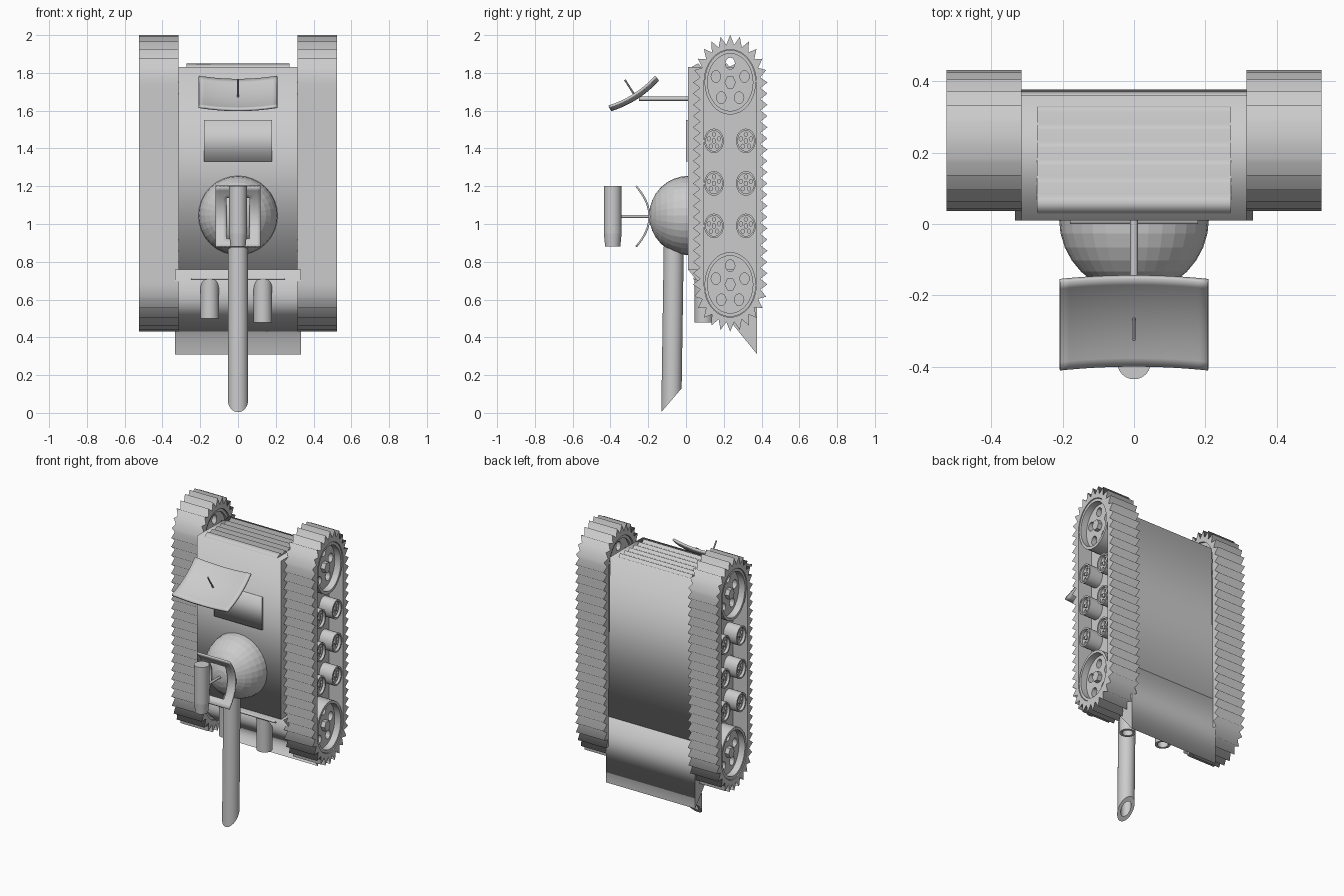
import bpy, bmesh
from math import pi, sin, cos, radians
from mathutils import Matrix, Vector

cube = bpy.data.objects.get("Cube")
if cube:
    bpy.data.objects.remove(cube)

grey = bpy.data.materials.new("plain grey")
grey.use_nodes = True
grey.diffuse_color = (0.6, 0.6, 0.6, 1)
grey.node_tree.nodes["Principled BSDF"].inputs["Base Color"].default_value = (0.6, 0.6, 0.6, 1)

# Sideways extrusion: outline in (y, z), depth along x
SIDE = Matrix(((0, 0, 1, 0), (1, 0, 0, 0), (0, 1, 0, 0), (0, 0, 0, 1)))


def add(name, bm, smooth=True):
    me = bpy.data.meshes.new(name)
    bm.to_mesh(me)
    bm.free()
    me.materials.clear()
    me.materials.append(grey)
    if smooth:
        me.shade_smooth()
        me.set_sharp_from_angle(angle=radians(32))
    ob = bpy.data.objects.new(name, me)
    bpy.context.collection.objects.link(ob)
    return ob


def ellipse(u, v, ru, rv, n=32):
    return [(u + ru * cos(2 * pi * i / n), v + rv * sin(2 * pi * i / n)) for i in range(n)]


def extrude(loops, low, high, frame=SIDE):
    """Solid from closed outlines; nested outlines become holes."""
    cu = bpy.data.curves.new("outline", 'CURVE')
    cu.dimensions = '2D'
    cu.fill_mode = 'BOTH'
    cu.extrude = (high - low) / 2
    for loop in loops:
        sp = cu.splines.new('POLY')
        sp.points.add(len(loop) - 1)
        for p, (u, v) in zip(sp.points, loop):
            p.co = (u, v, 0, 1)
        sp.use_cyclic_u = True
    ob = bpy.data.objects.new("outline", cu)
    bpy.context.collection.objects.link(ob)
    bpy.context.view_layer.update()
    me = bpy.data.meshes.new_from_object(ob.evaluated_get(bpy.context.evaluated_depsgraph_get()))
    bm = bmesh.new()
    bm.from_mesh(me)
    bpy.data.objects.remove(ob)
    bpy.data.meshes.remove(me)
    bmesh.ops.remove_doubles(bm, verts=bm.verts, dist=0.0001)
    bmesh.ops.recalc_face_normals(bm, faces=bm.faces)
    bm.transform(frame @ Matrix.Translation((0, 0, (low + high) / 2)))
    return bm


def rod(name, a, b, r1, r2=None, n=24):
    a, b = Vector(a), Vector(b)
    bm = bmesh.new()
    turn = (b - a).to_track_quat('Z', 'Y').to_matrix().to_4x4()
    bmesh.ops.create_cone(bm, cap_ends=True, segments=n, radius1=r1,
                          radius2=r1 if r2 is None else r2, depth=(b - a).length,
                          matrix=Matrix.Translation((a + b) / 2) @ turn)
    return add(name, bm)


def sheet(name, nu, nv, shape, thick, keep=lambda u, v: True):
    """Curved panel over u, v in -1..1."""
    bm = bmesh.new()
    grid = [[bm.verts.new(shape(2 * i / nu - 1, 2 * j / nv - 1)) for j in range(nv + 1)]
            for i in range(nu + 1)]
    for i in range(nu):
        for j in range(nv):
            if keep((2 * i + 1) / nu - 1, (2 * j + 1) / nv - 1):
                bm.faces.new((grid[i][j], grid[i + 1][j], grid[i + 1][j + 1], grid[i][j + 1]))
    ob = add(name, bm)
    mod = ob.modifiers.new("thickness", 'SOLIDIFY')
    mod.thickness = thick
    mod.offset = 0


# Hull, sloped lower wedge, louvred end and thin front hatch
add("hull", extrude([[(0.01, 0.76), (0.01, 1.83), (0.362, 1.83), (0.377, 0.76)]], -0.315, 0.315), False)
add("lower_wedge", extrude([[(0.01, 0.76), (0.377, 0.76), (0.377, 0.31)]], -0.333, 0.333), False)
saw = [(0.33, 1.82), (0.03, 1.82)]
for i in range(6):
    y = 0.03 + 0.05 * i
    saw += [(y, 1.832), (y + 0.035, 1.85), (y + 0.048, 1.834)]
add("louvres", extrude([saw + [(0.33, 1.832)]], -0.272, 0.272), False)
add("front_hatch", extrude([[(0.0, 1.33), (0.0, 1.55), (0.02, 1.55), (0.02, 1.33)]], -0.18, 0.18), False)
add("wedge_rail", extrude([[(0.04, 0.705), (0.04, 0.718), (0.07, 0.718), (0.07, 0.705)]], -0.25, 0.25), False)

# Tracks: toothed belt around two end wheels
CY, TOP, LOW = 0.234, 1.75, 0.68


def belt(tip, root, arc=24, run=36):
    pts = []
    for half in range(2):
        for i in range(arc + run):
            ry, rz = root if i % 2 else tip
            sign = -1 if half else 1
            if i < arc:
                a = pi * i / arc
                y, z = ry * cos(a), rz * sin(a) + (TOP - LOW) / 2
            else:
                y, z = -ry, (TOP - LOW) * (0.5 - (i - arc) / run)
            pts.append((CY + sign * y, (TOP + LOW) / 2 + sign * z))
    return pts


def holes(y, z, ring, size):
    return [ellipse(y + ring * cos(a), z + ring * 1.25 * sin(a), size, size * 1.25, 12)
            for a in (pi / 2 + 2 * pi * k / 5 for k in range(5))]


for side, frame in (("left", SIDE), ("right", Matrix.Diagonal((-1, 1, 1, 1)) @ SIDE)):
    def part(name, loops, low, high, smooth=True):
        bm = extrude(loops, low, high, frame)
        bmesh.ops.recalc_face_normals(bm, faces=bm.faces)
        add(side + "_" + name, bm, smooth)

    inner = belt((0.138, 0.173), (0.138, 0.173))
    part("track_belt", [belt((0.197, 0.25), (0.16, 0.2)), inner], 0.315, 0.525, False)
    part("track_web", [inner] + [ellipse(CY, z, 0.13, 0.163) for z in (TOP, LOW)], 0.33, 0.42)
    for label, z in (("upper", TOP), ("lower", LOW)):
        part(label + "_wheel_rim", [ellipse(CY, z, 0.136, 0.171), ellipse(CY, z, 0.12, 0.152)], 0.325, 0.52)
        part(label + "_wheel_disc", [ellipse(CY, z, 0.125, 0.157)] + holes(CY, z, 0.08, 0.025), 0.34, 0.475)
        part(label + "_wheel_hub", [ellipse(CY, z, 0.03, 0.037, 6)], 0.33, 0.505)
    for row, z in enumerate((1.44, 1.215, 0.99)):
        for label, y in (("front", 0.148), ("rear", 0.317)):
            name = label + "_roller_" + str(row + 1)
            part(name + "_rim", [ellipse(y, z, 0.052, 0.065, 24), ellipse(y, z, 0.043, 0.054, 24)], 0.41, 0.518)
            part(name + "_disc", [ellipse(y, z, 0.046, 0.058, 24)] + holes(y, z, 0.028, 0.009), 0.41, 0.5)
            part(name + "_hub", [ellipse(y, z, 0.012, 0.015, 6)], 0.41, 0.51)

# Faceted turret dome
bm = bmesh.new()
bmesh.ops.create_uvsphere(bm, u_segments=32, v_segments=16, radius=0.21,
                          matrix=Matrix.Translation((0, 0.015, 1.045)) @ Matrix.Rotation(pi / 2, 4, 'X'))
add("turret_dome", bm, False)

# Hollow barrel with a slanted muzzle
bm = extrude([ellipse(0, 0, 0.053, 0.053), ellipse(0, 0, 0.032, 0.032)], -0.05, 0.92, Matrix())
cut = bmesh.ops.bisect_plane(bm, geom=bm.verts[:] + bm.edges[:] + bm.faces[:], dist=0.0001,
                             plane_co=(0, 0, 0.067), plane_no=(0, 0.77, -0.64), clear_outer=True)
rim = [e for e in cut["geom_cut"] if isinstance(e, bmesh.types.BMEdge)]
bmesh.ops.triangle_fill(bm, use_beauty=True, edges=rim)
bmesh.ops.recalc_face_normals(bm, faces=bm.faces)
bm.transform(Matrix.Translation((0, -0.078, 0)) @ Matrix.Rotation(-0.015, 4, 'X'))
add("barrel", bm)

# Exhaust pipes
for label, x, z in (("right", -0.15, 0.5), ("left", 0.132, 0.478)):
    add(label + "_exhaust", extrude([ellipse(x, 0.095, 0.049, 0.049, 24), ellipse(x, 0.095, 0.033, 0.033, 24)],
                                    z, 0.715, Matrix()))

# Lamp: curved open frame, stem and drum
sheet("lamp_frame", 12, 16, lambda u, v: (0.12 * u, -0.194 - 0.07 * v * v, 1.04 + 0.16 * v), 0.01,
      lambda u, v: abs(u) > 0.5 or v < -0.75 or v > 0.6)
rod("lamp_stem", (0, -0.38, 1.04), (0, -0.18, 1.04), 0.008, n=12)
rod("lamp_drum", (0, -0.388, 0.95), (0, -0.388, 1.2), 0.047)
rod("lamp_drum_taper", (0, -0.388, 0.88), (0, -0.388, 0.95), 0.04, 0.047)

# Tilted antenna dish with feed and support arm
along, facing = Vector((0, 0.842, 0.539)), Vector((0, -0.539, 0.842))
base = Vector((0, -0.262, 1.667))
sheet("antenna_dish", 16, 12,
      lambda u, v: base + Vector((0.208 * u, 0, 0)) + along * 0.148 * v + facing * (0.02 * u * u + 0.02 * v * v),
      0.014)
rod("antenna_feed", base, base + facing * 0.115, 0.005, n=10)
rod("antenna_arm", (0, -0.25, 1.663), (0, 0.03, 1.663), 0.011, n=12)
